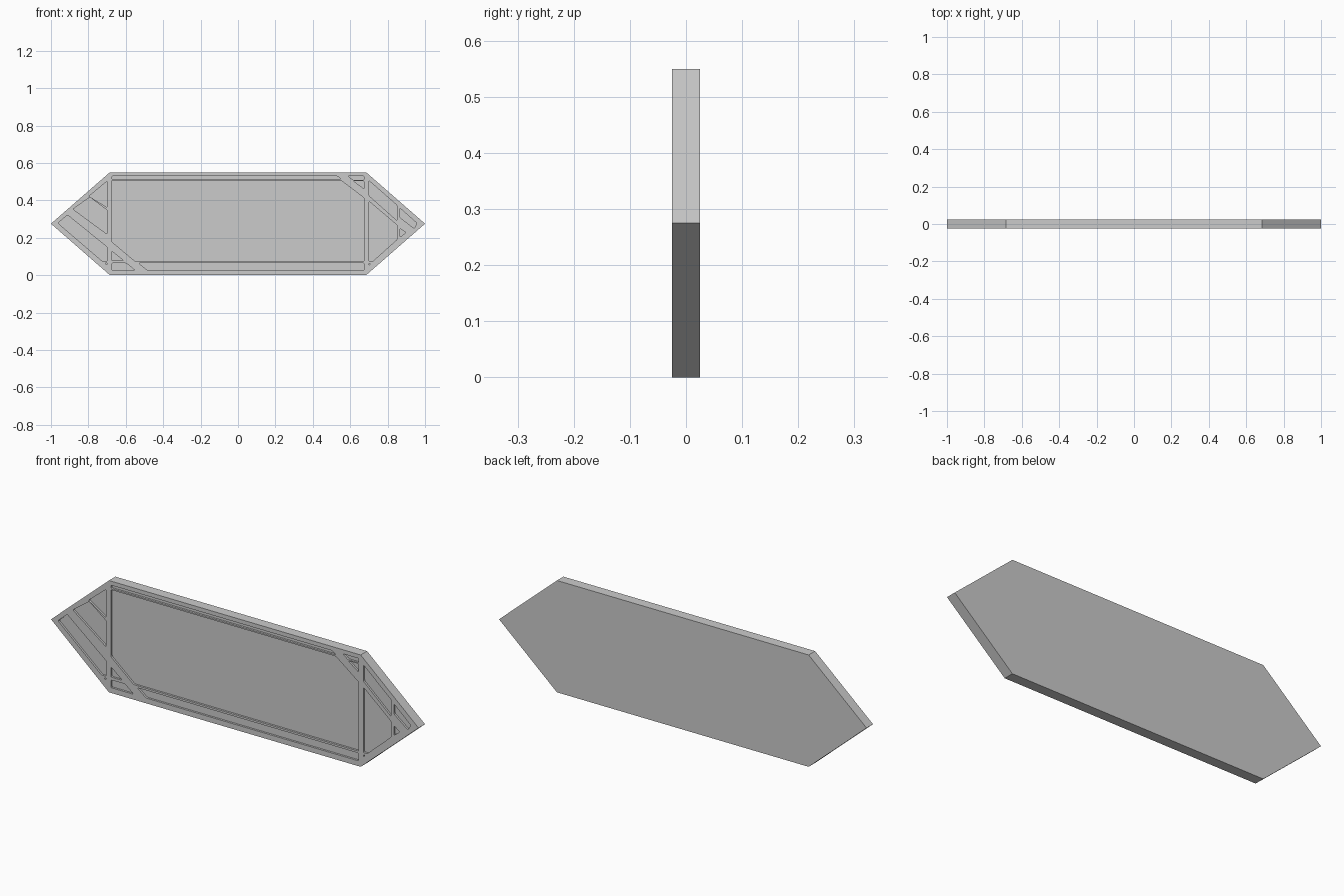
import bpy, bmesh

if "Cube" in bpy.data.objects:
    bpy.data.objects.remove(bpy.data.objects["Cube"])

def prism(bm, pts, y0, y1, rounding=0.0):
    """Extrude an (x, z) outline from y0 to y1, optionally rounding its corners."""
    a = [bm.verts.new((x, y0, z)) for x, z in pts]
    b = [bm.verts.new((x, y1, z)) for x, z in pts]
    n = len(pts)
    faces = [bm.faces.new(a), bm.faces.new(b[::-1])]
    for i in range(n):
        j = (i + 1) % n
        faces.append(bm.faces.new((a[j], a[i], b[i], b[j])))
    bmesh.ops.recalc_face_normals(bm, faces=faces)
    if rounding:
        edges = [bm.edges.get((a[i], b[i])) for i in range(n)]
        bmesh.ops.bevel(bm, geom=edges, offset=rounding, segments=2,
                        profile=0.5, affect='EDGES', clamp_overlap=True)

def make_object(name, bm):
    me = bpy.data.meshes.new(name)
    bm.to_mesh(me)
    bm.free()
    ob = bpy.data.objects.new(name, me)
    bpy.context.collection.objects.link(ob)
    return ob

# Hexagonal plate
bm = bmesh.new()
prism(bm, [(-1, .275), (-.685, 0), (.685, 0), (1, .275), (.685, .55), (-.685, .55)],
      -.025, .025)
panel = make_object("hexagonal_panel", bm)

# Shallow pockets in the front face, as (x, z) outlines
pockets = [
    # central field
    [(-.674, .507), (.55, .507), (.674, .413), (.674, .074), (-.55, .074), (-.674, .178)],
    # top strip and top right corner
    [(-.674, .530), (.53, .530), (.552, .514), (-.674, .514)],
    [(.588, .530), (.674, .530), (.674, .509), (.615, .509)],
    [(.618, .503), (.674, .503), (.674, .462)],
    # left point
    [(-.70, .502), (-.70, .363), (-.797, .422)],
    [(-.792, .417), (-.70, .347), (-.70, .219), (-.882, .353)],
    [(-.912, .322), (-.70, .150), (-.70, .074), (-.725, .074), (-.962, .278)],
    [(-.70, .067), (-.70, .055), (-.712, .063)],
    # bottom left corner and bottom strip
    [(-.674, .128), (-.612, .078), (-.674, .078)],
    [(-.674, .064), (-.597, .064), (-.551, .026), (-.674, .026)],
    [(-.531, .064), (.674, .064), (.674, .026), (-.483, .026)],
    # right point
    [(.70, .505), (.85, .374), (.85, .292), (.70, .425)],
    [(.866, .358), (.957, .277), (.942, .250), (.866, .308)],
    [(.866, .250), (.898, .228), (.866, .203)],
    [(.70, .395), (.85, .268), (.85, .190), (.72, .074), (.70, .074)],
    [(.70, .064), (.71, .060), (.70, .053)],
]
bm = bmesh.new()
for outline in pockets:
    prism(bm, outline, -.04, -.015, .005)
cutter = make_object("pocket_cutter", bm)
cutter.hide_render = True
cutter.hide_viewport = True

cut = panel.modifiers.new("pockets", 'BOOLEAN')
cut.operation = 'DIFFERENCE'
cut.solver = 'EXACT'
cut.object = cutter
